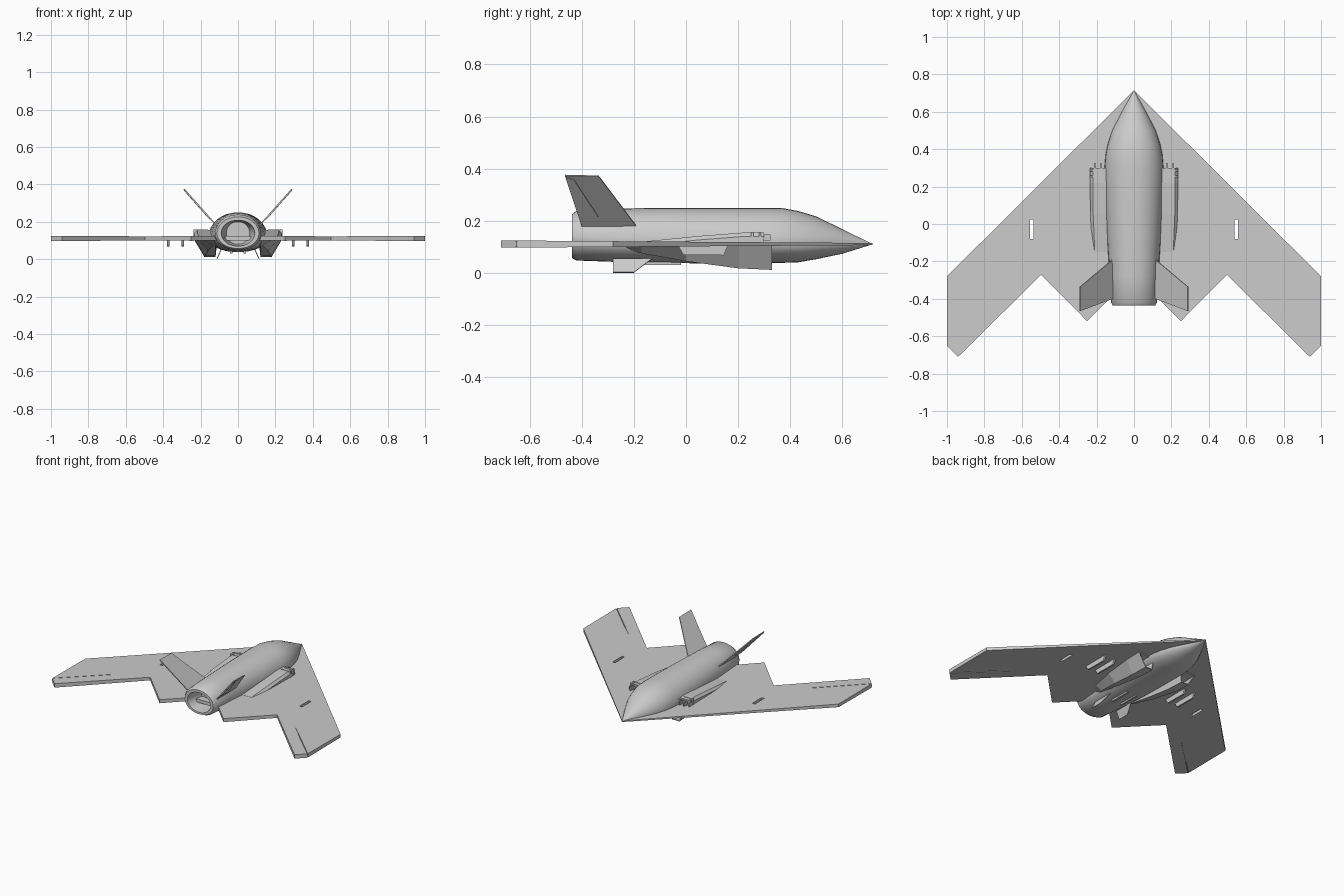
import bpy, math
from mathutils import Vector

if "Cube" in bpy.data.objects:
    bpy.data.objects.remove(bpy.data.objects["Cube"])


def make(name, verts, faces, smooth=None):
    me = bpy.data.meshes.new(name)
    me.from_pydata([tuple(v) for v in verts], [], faces)
    ob = bpy.data.objects.new(name, me)
    bpy.context.collection.objects.link(ob)
    bpy.context.view_layer.objects.active = ob
    bpy.ops.object.mode_set(mode='EDIT')
    bpy.ops.mesh.select_all(action='SELECT')
    bpy.ops.mesh.normals_make_consistent(inside=False)
    bpy.ops.object.mode_set(mode='OBJECT')
    if smooth:
        for p in me.polygons:
            p.use_smooth = True
        me.set_sharp_from_angle(angle=math.radians(smooth))
    return ob


def loft(name, rings, smooth=None):
    n = len(rings[0])
    verts = [p for r in rings for p in r]
    faces = [(k * n + i, k * n + (i + 1) % n, (k + 1) * n + (i + 1) % n, (k + 1) * n + i)
             for k in range(len(rings) - 1) for i in range(n)]
    faces += [tuple(range(n)), tuple(range(len(verts) - n, len(verts)))]
    return make(name, verts, faces, smooth)


def plate(name, pts, thick):
    # flat quad panel thickened along its own normal
    p = [Vector(v) for v in pts]
    nrm = (p[1] - p[0]).cross(p[2] - p[0]).normalized() * thick / 2
    return loft(name, [[v + nrm for v in p], [v - nrm for v in p]])


def box(name, x0, x1, y0, y1, z0, z1):
    q = [(x0, y0), (x1, y0), (x1, y1), (x0, y1)]
    return loft(name, [[(x, y, z) for x, y in q] for z in (z0, z1)])


def flip(pts, s):
    return [(s * x, y, z) for x, y, z in pts]


# wing: flying-wing planform, slightly thicker toward the back
half = [(1, -.28), (1, -.65), (.94, -.71), (.497, -.272), (.25, -.52), (.1, -.37)]
outline = [(0, .715)] + half + [(-x, y) for x, y in reversed(half)]
wing = loft("wing", [[(x, y, .111 + s * (.004 + (.715 - y) * .007)) for x, y in outline]
                     for s in (1, -1)])

# wing slots and elevon hinge grooves
cutters = []
for s in (1, -1):
    cutters.append(box("slot_cutter", s * .537, s * .557, -.08, .025, 0, .3))
    for z in (.134, .088):
        a, b = (.71, -.37), (1.01, -.66)
        pts = flip([(*a, z - .015), (*b, z - .015), (*b, z + .015), (*a, z + .015)], s)
        cutters.append(plate("hinge_cutter", pts, .004))
for c in cutters:
    m = wing.modifiers.new("cut", 'BOOLEAN')
    m.operation, m.object, m.solver = 'DIFFERENCE', c, 'EXACT'
    bpy.context.view_layer.objects.active = wing
    bpy.ops.object.modifier_apply(modifier=m.name)
    bpy.data.objects.remove(c)


# fuselage with hollow exhaust: y, half width, top, widest height, bottom
def section(y, w, zt, zm, zb, n=32):
    ring = []
    for i in range(n):
        a = 2 * math.pi * i / n
        c, s = math.cos(a), math.sin(a)
        z = zm + s * (zt - zm if s > 0 else zm - zb)
        ring.append((w * math.copysign(abs(c) ** .95, c), y, z))
    return ring


stations = [
    (.712, .002, .113, .111, .109), (.6, .065, .168, .112, .074),
    (.5, .117, .217, .113, .053), (.43, .14, .238, .114, .041),
    (.37, .152, .249, .115, .039), (.3, .158, .25, .115, .038),
    (.1, .152, .25, .116, .037), (-.1, .142, .25, .118, .038),
    (-.28, .13, .247, .125, .043), (-.42, .123, .238, .135, .048),
    (-.437, .112, .226, .138, .057), (-.437, .09, .208, .14, .07),
    (-.32, .062, .2, .14, .08)]
loft("fuselage", [section(*s) for s in stations], 32)

for s, side in ((1, "right"), (-1, "left")):
    # lower intake: boxy duct with open front that tapers into the wing
    low = [(.33, .235, .012), (.2, .232, .018), (0, .215, .045),
           (-.17, .185, .075), (-.27, .15, .1)]

    def duct(y, x1, z, k=0):
        return flip([(.11 + k, y, .105 - k), (x1 - k, y, .105 - k),
                     (x1 - .055 - k / 2, y, z + k), (.12 + k, y, z + k / 2)], s)
    rings = [duct(.2, .235, .014, .012), duct(.33, .235, .012, .007)]
    loft("lower_intake_" + side, rings + [duct(*r) for r in low])

    # upper nacelle: low fairing running back along the fuselage
    def hump(y, x0, x1, z, k=0):
        return flip([(x0 + k, y, .105 + k), (x1 - k, y, .105 + k), (x1 - k, y, z - .015),
                     (x1 - .015 - k / 2, y, z - k), (x0 + k, y, z - k)], s)
    loft("upper_nacelle_" + side, [
        hump(.22, .145, .235, .15, .01), hump(.3, .145, .235, .155, .006),
        hump(.3, .145, .235, .155), hump(.22, .145, .235, .155),
        hump(.05, .14, .233, .142), hump(-.15, .13, .225, .122)])
    for y in (.25, .28):
        box("nacelle_rib_" + side, s * .16, s * .238, y, y + .008, .11, .158)
    for x in (.172, .205):
        box("nacelle_vane_" + side, s * x, s * (x + .008), .24, .325, .125, .147)

    # canted tail fin and its rudder panel
    plate("tail_fin_" + side, flip([(.115, -.19, .18), (.288, -.335, .372),
                                    (.288, -.465, .375), (.115, -.4, .18)], s), .006)
    plate("rudder_" + side, flip([(.15, -.335, .215), (.278, -.43, .36),
                                  (.285, -.463, .37), (.15, -.408, .215)], s), .008)

    # ventral fin and strake
    plate("ventral_fin_" + side, flip([(.088, -.13, .055), (.113, -.2, .002),
                                       (.113, -.28, .002), (.088, -.28, .055)], s), .005)
    box("belly_strake_" + side, s * .03, s * .042, -.17, -.02, .03, .06)

    # underwing pylons
    for x in (.295, .373):
        q = [(.16, .105), (.145, .068), (-.01, .07), (-.03, .105)]
        loft("pylon_" + side, [[(s * x + d, y, z) for y, z in q] for d in (-.006, .006)])
